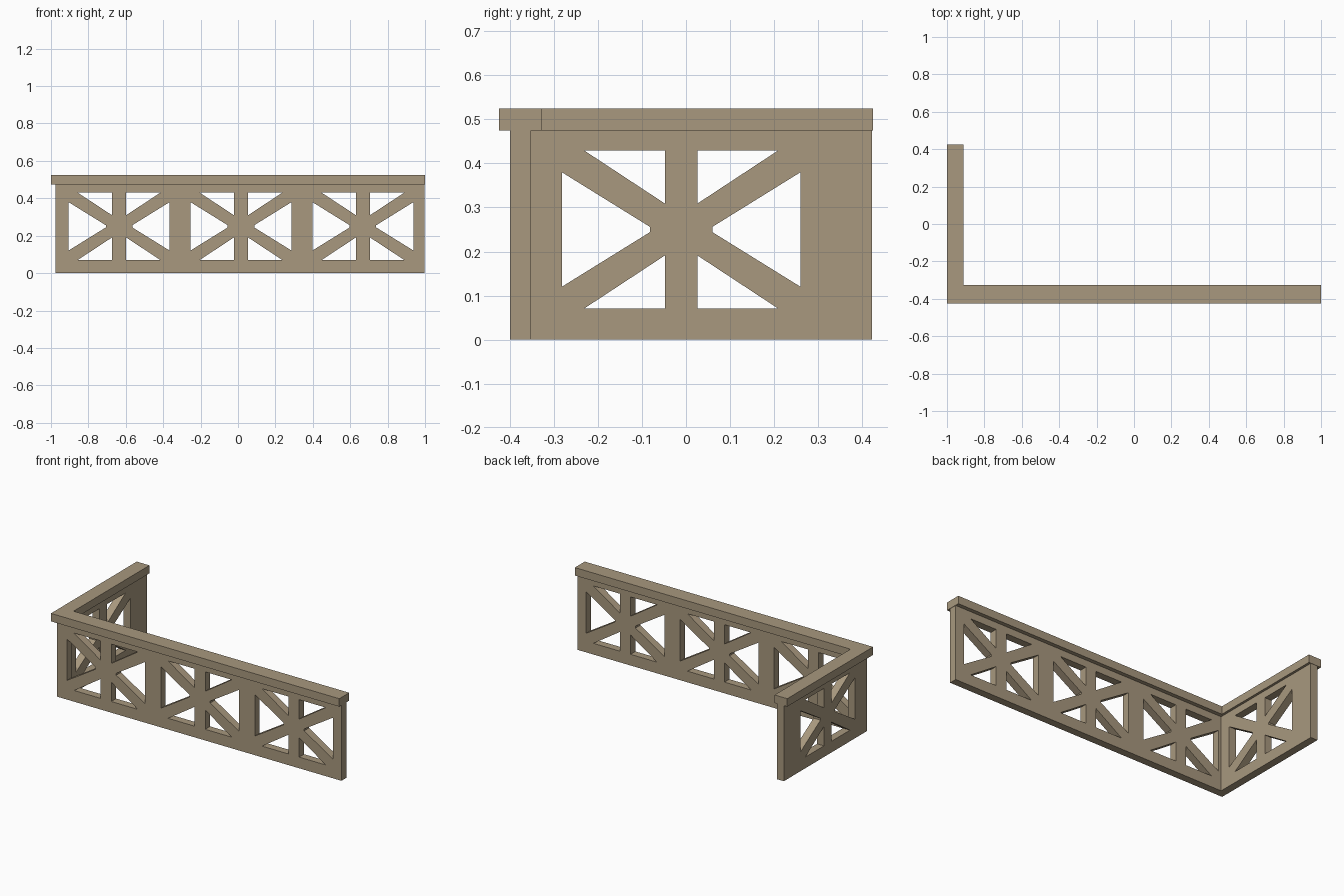
import bpy, bmesh
from mathutils import Vector

if "Cube" in bpy.data.objects:
    bpy.data.objects.remove(bpy.data.objects["Cube"])

wood = bpy.data.materials.new("weathered tan wood")
wood.diffuse_color = (0.392, 0.314, 0.209, 1)
wood.use_nodes = True
wood.node_tree.nodes["Principled BSDF"].inputs["Base Color"].default_value = wood.diffuse_color


def finish(bm, name):
    bmesh.ops.recalc_face_normals(bm, faces=bm.faces[:])
    mesh = bpy.data.meshes.new(name)
    bm.to_mesh(mesh)
    bm.free()
    mesh.materials.append(wood)
    obj = bpy.data.objects.new(name, mesh)
    bpy.context.collection.objects.link(obj)
    return obj


def rect(x0, z0, x1, z1):
    return [(x0, z0), (x1, z0), (x1, z1), (x0, z1)]


def star_holes(c):
    """Six openings left around crossed braces and an upright at centre c."""
    holes = []
    for s in (-1, 1):
        # side opening with a blunted tip towards the centre
        holes.append([(c + s * u, 0.25 + v) for u, v in
                      ((0.271, -0.13), (0.271, 0.13), (0.071, 0.006), (0.071, -0.006))])
        # upper and lower triangles beside the upright
        for t in (-1, 1):
            holes.append([(c + s * u, 0.25 + t * v) for u, v in
                          ((0.037, 0.18), (0.221, 0.18), (0.037, 0.059))])
    return holes


def slab(name, loops, place, thickness):
    """Fill an outline with holes, then extrude it along a vector."""
    bm = bmesh.new()
    edges = []
    for loop in loops:
        vs = [bm.verts.new(place(u, v)) for u, v in loop]
        edges += [bm.edges.new((vs[i], vs[(i + 1) % len(vs)])) for i in range(len(vs))]
    bmesh.ops.triangle_fill(bm, edges=edges, use_beauty=True)
    ext = bmesh.ops.extrude_face_region(bm, geom=bm.faces[:], use_keep_orig=True)
    moved = [g for g in ext["geom"] if isinstance(g, bmesh.types.BMVert)]
    bmesh.ops.translate(bm, verts=moved, vec=Vector(thickness))
    return finish(bm, name)


# long front panel with three braced bays
front = [rect(-0.975, 0, 0.998, 0.475)]
for i in range(3):
    front += star_holes(-0.636 + 0.652 * i)
slab("front_panel", front, lambda u, v: (u, -0.4, v), (0, 0.048, 0))

# short side panel with one braced bay
side = [rect(-0.352, 0, 0.423, 0.475)] + star_holes(-0.011)
slab("side_panel", side, lambda u, v: (-0.975, u, v), (0.048, 0, 0))

# L-shaped handrail on top
rail = [(-1, -0.425), (1, -0.425), (1, -0.327), (-0.912, -0.327), (-0.912, 0.425), (-1, 0.425)]
slab("top_rail", [rail], lambda u, v: (u, v, 0.475), (0, 0, 0.05))
